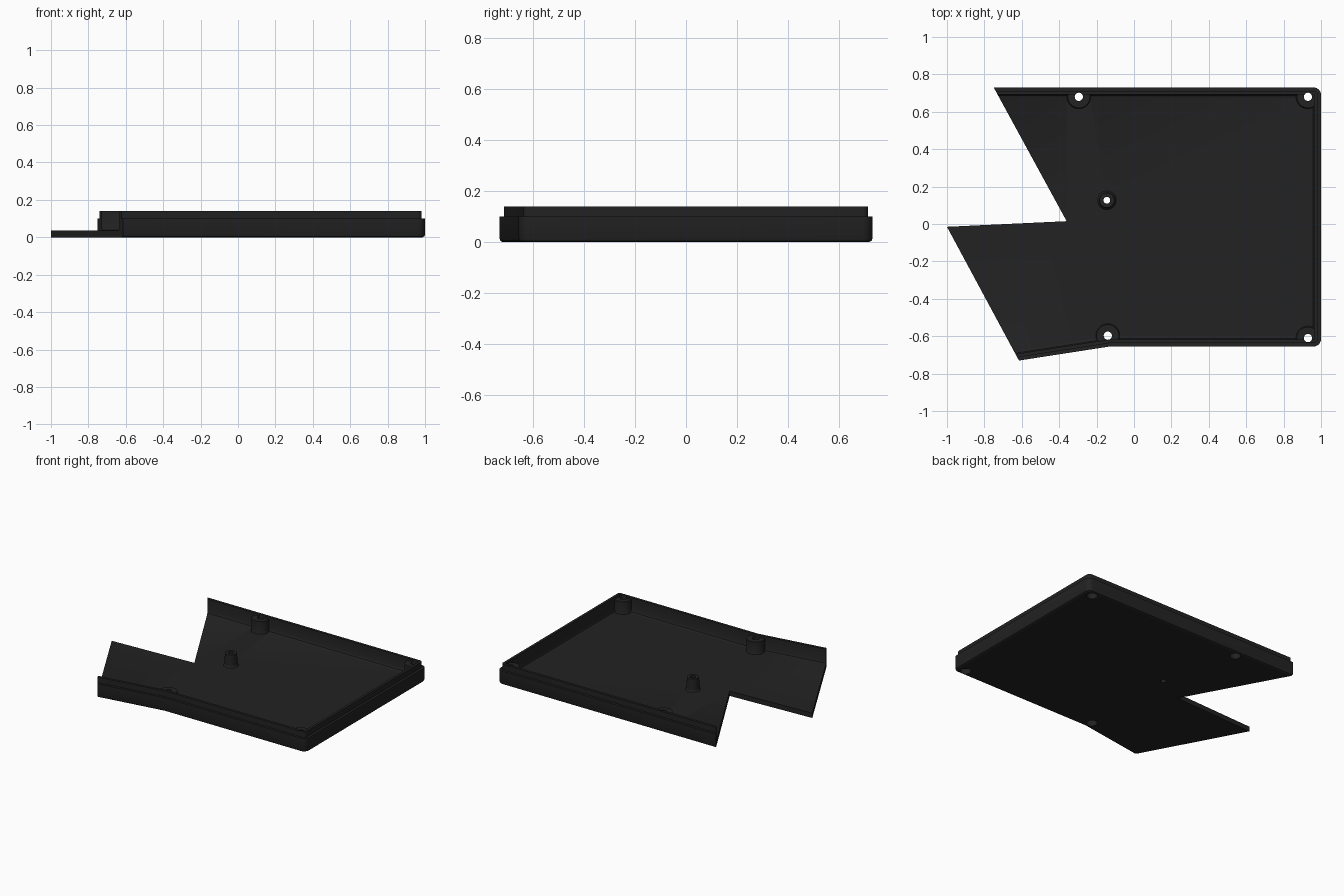
import bpy, bmesh, math
from mathutils import Vector

if "Cube" in bpy.data.objects:
    bpy.data.objects.remove(bpy.data.objects["Cube"])

black = bpy.data.materials.new("matte_black")
black.diffuse_color = (0.016, 0.016, 0.016, 1)
black.use_nodes = True
black.node_tree.nodes["Principled BSDF"].inputs["Base Color"].default_value = black.diffuse_color

# Plan of the tray: the walled path runs from START round to END, the left side is open
START, BEND = Vector((-0.615, -0.73)), Vector((-0.13, -0.655))
END, TIP, NOTCH = Vector((-0.75, 0.73)), Vector((-1.0, -0.015)), Vector((-0.36, 0.015))
RIGHT, FRONT, BACK, RADIUS = 1.0, -0.655, 0.73, 0.04
FLOOR = 0.035

# Wall section as (inset, height), from underside over the stepped lip to the floor
SECTION = [(0.014, 0), (0.004, 0.005), (0, 0.014), (0, 0.1), (0.018, 0.1), (0.018, 0.14),
           (0.037, 0.14), (0.037, 0.052), (0.042, 0.04), (0.054, FLOOR)]


def slide(point, along, normal, inset):
    """Move a wall end along its slanted cut so the wall insets by the given amount."""
    return point + along * (inset / along.dot(normal))


def wall_path(inset):
    slope = (BEND - START).normalized()
    n1, n2 = Vector((-slope.y, slope.x)), Vector((0, 1))
    pts = [slide(START, (TIP - START).normalized(), n1, inset),
           slide(BEND, (n1 + n2).normalized(), n2, inset)]
    r = max(RADIUS - inset, 0.003)
    for cy, first in ((FRONT + inset + r, -90), (BACK - inset - r, 0)):
        for i in range(7):
            a = math.radians(first + 15 * i)
            pts.append(Vector((RIGHT - inset - r + r * math.cos(a), cy + r * math.sin(a))))
    pts.append(slide(END, (NOTCH - END).normalized(), Vector((0, -1)), inset))
    return pts


def finish(name, bm):
    bmesh.ops.recalc_face_normals(bm, faces=bm.faces)
    mesh = bpy.data.meshes.new(name)
    bm.to_mesh(mesh)
    bm.free()
    mesh.materials.append(black)
    obj = bpy.data.objects.new(name, mesh)
    bpy.context.collection.objects.link(obj)
    return obj


def lathe(name, x, y, profile, sides=32):
    """Closed solid of revolution from (radius, height) pairs."""
    bm = bmesh.new()
    rings = [[bm.verts.new((x + r * math.cos(2 * math.pi * i / sides),
                            y + r * math.sin(2 * math.pi * i / sides), z))
              for i in range(sides)] for r, z in profile]
    for a, b in zip(rings, rings[1:]):
        for i in range(sides):
            j = (i + 1) % sides
            bm.faces.new((a[i], a[j], b[j], b[i]))
    bm.faces.new(rings[0])
    bm.faces.new(rings[-1])
    return finish(name, bm)


def boolean(target, other, operation, keep=False):
    mod = target.modifiers.new(operation.lower(), 'BOOLEAN')
    mod.operation, mod.solver, mod.object = operation, 'EXACT', other
    bpy.context.view_layer.objects.active = target
    bpy.ops.object.modifier_apply(modifier=mod.name)
    if not keep:
        bpy.data.objects.remove(other)


# Tray shell: swept wall joined to the floor
bm = bmesh.new()
rows = [[bm.verts.new((p.x, p.y, z)) for p in wall_path(inset)] for inset, z in SECTION]
for a, b in zip(rows, rows[1:]):
    for i in range(len(a) - 1):
        bm.faces.new((a[i], a[i + 1], b[i + 1], b[i]))
tip_low, tip_top = (bm.verts.new((TIP.x, TIP.y, z)) for z in (0, FLOOR))
notch_low, notch_top = (bm.verts.new((NOTCH.x, NOTCH.y, z)) for z in (0, FLOOR))
bm.faces.new(rows[0] + [notch_low, tip_low])
bm.faces.new(rows[-1] + [notch_top, tip_top])
bm.faces.new([r[0] for r in rows] + [tip_top, tip_low])
bm.faces.new([r[-1] for r in rows] + [notch_top, notch_low])
bm.faces.new((tip_low, tip_top, notch_top, notch_low))
tray = finish("tray", bm)

# Volume inside the lip, used to trim the bosses
bm = bmesh.new()
bmesh.ops.create_cube(bm, size=1)
x0, x1, y0, y1 = -0.6, RIGHT - 0.025, FRONT + 0.025, BACK - 0.025
for v in bm.verts:
    v.co = (x0 if v.co.x < 0 else x1, y0 if v.co.y < 0 else y1, v.co.z)
trim = finish("boss_trim", bm)
trim.hide_render = True

# Screw bosses along the walls, with through hole and screw head recess
SCREWS = [(-0.295, 0.68), (0.93, 0.68), (0.93, -0.61), (-0.14, -0.597)]
for x, y in SCREWS:
    boss = lathe("screw_boss", x, y, [(0.064, 0.01), (0.064, FLOOR), (0.06, 0.045), (0.06, 0.125)])
    boolean(boss, trim, 'INTERSECT', keep=True)
    boolean(tray, boss, 'UNION')
bpy.data.objects.remove(trim)

# Free-standing centre post
CENTRE = (-0.145, 0.127)
boolean(tray, lathe("centre_post", *CENTRE, [(0.05, 0.01), (0.05, FLOOR), (0.043, 0.045),
                                             (0.04, 0.125)]), 'UNION')

# Holes
for x, y in SCREWS:
    boolean(tray, lathe("screw_hole", x, y, [(0.036, -0.02), (0.036, 0.04), (0.022, 0.04),
                                             (0.022, 0.2)]), 'DIFFERENCE')
boolean(tray, lathe("post_hole", *CENTRE, [(0.018, -0.02), (0.018, 0.2)]), 'DIFFERENCE')

# Smooth curved walls, keep edges crisp
bpy.ops.object.select_all(action='DESELECT')
tray.select_set(True)
bpy.context.view_layer.objects.active = tray
bpy.ops.object.shade_smooth_by_angle(angle=math.radians(25))
